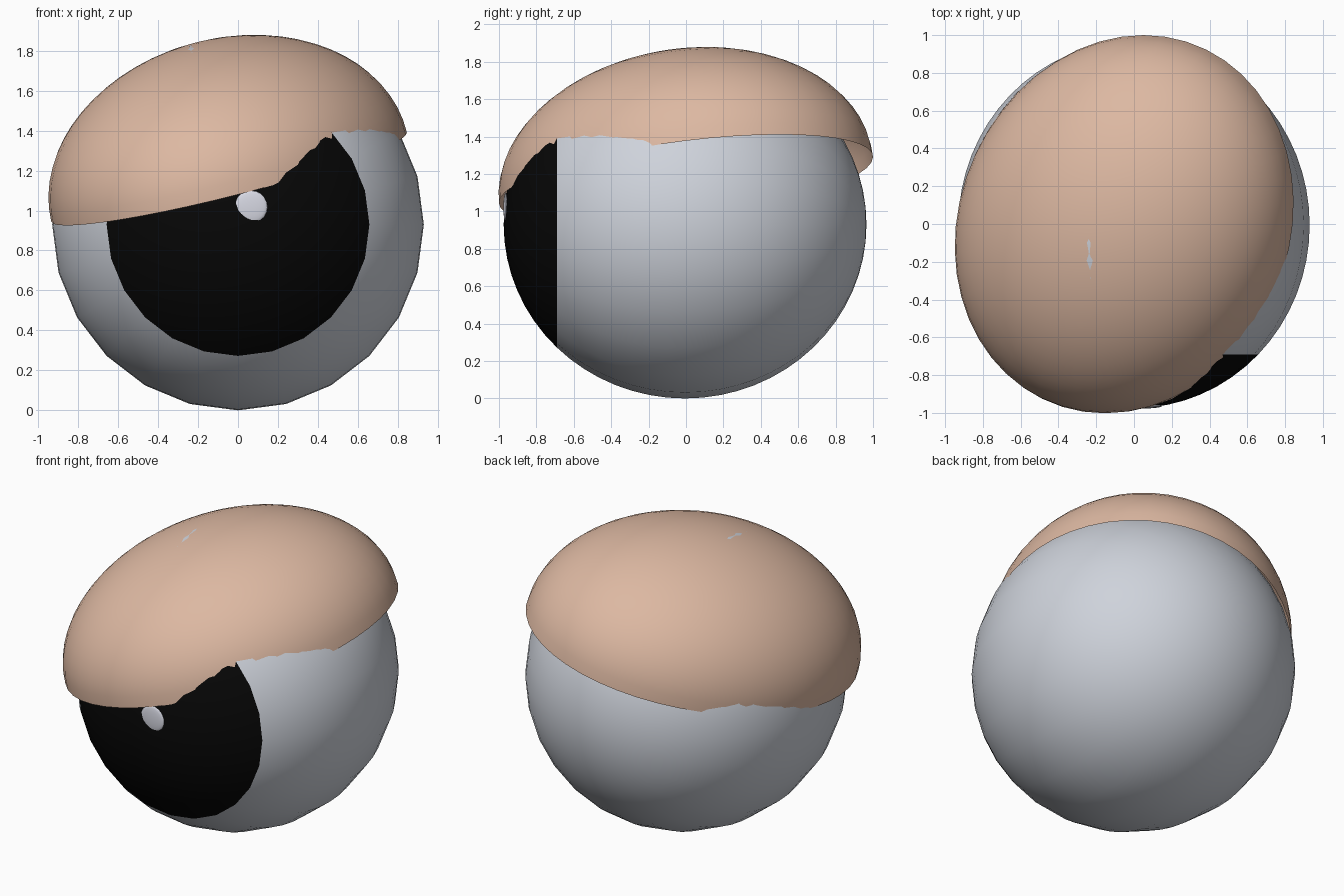
import bpy, bmesh, math
from mathutils import Matrix, Vector

cube = bpy.data.objects.get("Cube")
if cube:
    bpy.data.objects.remove(cube, do_unlink=True)


def material(name, color):
    m = bpy.data.materials.new(name)
    m.use_nodes = True
    m.diffuse_color = (*color, 1)
    bsdf = m.node_tree.nodes["Principled BSDF"]
    bsdf.inputs["Base Color"].default_value = (*color, 1)
    bsdf.inputs["Roughness"].default_value = 0.6
    return m


white = material("eye_white", (0.62, 0.65, 0.71))
black = material("pupil_black", (0.002, 0.002, 0.002))
skin = material("eyelid_skin", (0.72, 0.48, 0.36))
shine = material("highlight_white", (0.68, 0.69, 0.77))


def sphere_part(name, segments, rings, matrix, materials, half=False, rule=None):
    """Unit sphere (or its upper half) placed by an affine matrix."""
    bm = bmesh.new()
    bmesh.ops.create_uvsphere(bm, u_segments=segments, v_segments=rings, radius=1)
    if half:
        low = [v for v in bm.verts if v.co.z < -0.001]
        bmesh.ops.delete(bm, geom=low, context='VERTS')
    bm.transform(matrix)
    for f in bm.faces:
        f.smooth = True
        if rule:
            f.material_index = rule(f.calc_center_median())
    me = bpy.data.meshes.new(name)
    bm.to_mesh(me)
    bm.free()
    for m in materials:
        me.materials.append(m)
    ob = bpy.data.objects.new(name, me)
    bpy.context.collection.objects.link(ob)
    return ob


def placed(center, radii):
    # sphere poles point along y
    return (Matrix.Translation(center) @ Matrix.Diagonal((*radii, 1))
            @ Matrix.Rotation(math.radians(90), 4, 'X'))


# Eyeball with the dark iris cap at the front
sphere_part("eyeball", 24, 32, placed((0, -0.005, 0.93), (0.93, 0.97, 0.93)),
            [white, black], rule=lambda c: 1 if c.y < -0.691 else 0)

# Small flattened highlight on the iris
sphere_part("eye_highlight", 20, 10, placed((0.065, -0.964, 1.018), (0.083, 0.012, 0.083)),
            [shine])

# Eyelid: tilted half ellipsoid shell; the rim lies in the plane z = bx + cy
b, c, height = 0.237, 0.10, 0.69
axis_x = Vector((0.885, 0, b * 0.885))
axis_y = Vector((0.095, 1.0, b * 0.095 + c))
axis_up = Vector((-b, -c, 1)).normalized() * height
lid = Matrix((axis_x, axis_y, axis_up)).transposed().to_4x4()
sphere_part("eyelid", 48, 32, Matrix.Translation((-0.045, 0, 1.168)) @ lid, [skin], half=True)
